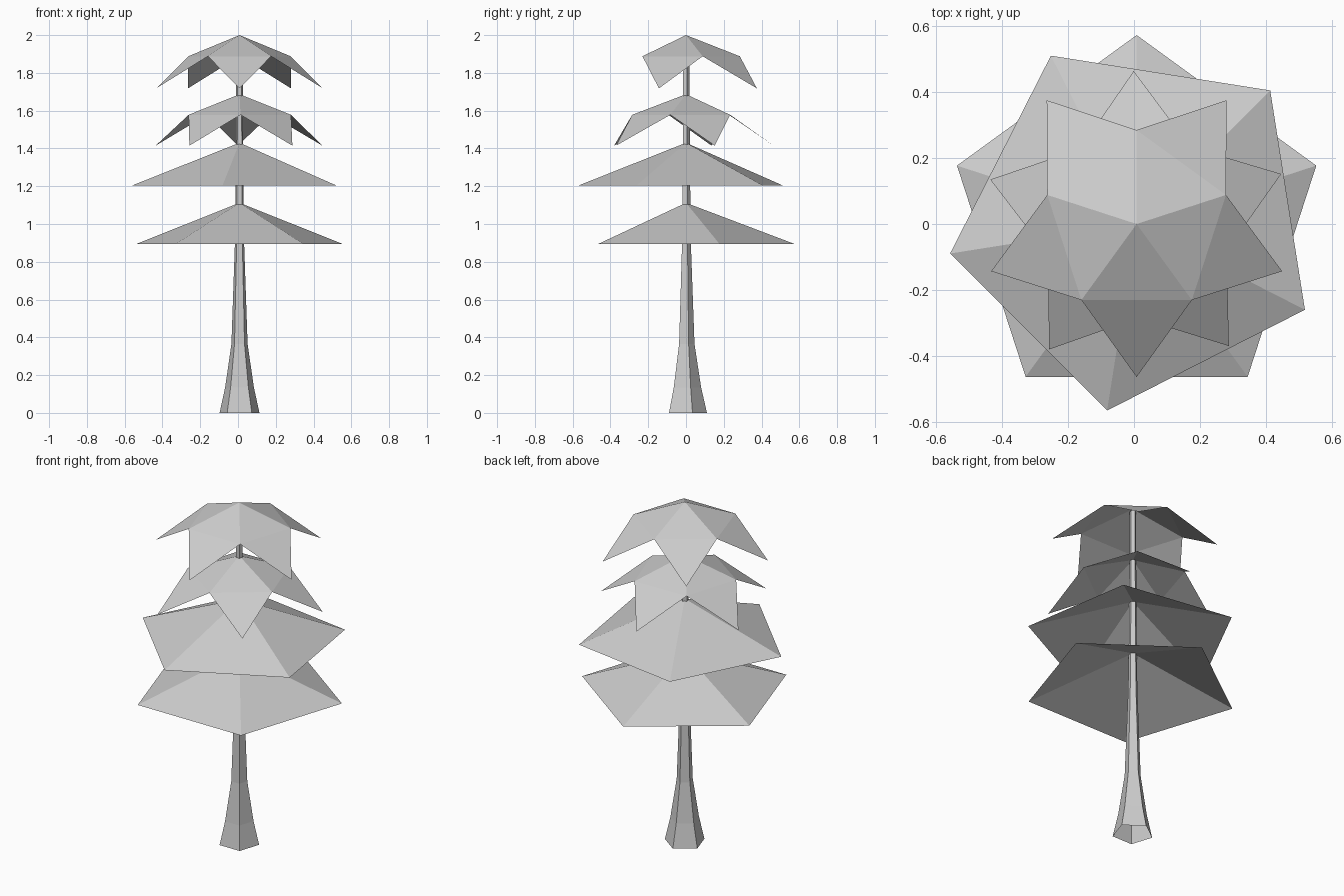
import bpy, bmesh
from math import cos, sin, radians

if "Cube" in bpy.data.objects:
    bpy.data.objects.remove(bpy.data.objects["Cube"])

CX = 0.008   # trunk axis sits slightly right of the bounding-box centre
N = 5


def ring(bm, r, z, start):
    return [bm.verts.new((CX + r * cos(radians(start + 360 / N * k)),
                          r * sin(radians(start + 360 / N * k)), z)) for k in range(N)]


def finish(bm, name):
    me = bpy.data.meshes.new(name)
    bm.to_mesh(me)
    bm.free()
    ob = bpy.data.objects.new(name, me)
    bpy.context.collection.objects.link(ob)
    return ob


def foliage(name, apex_z, rim_z, r, start, tips=None):
    """Open five-sided cone; tips = (radius, z) adds drooping leaf points."""
    bm = bmesh.new()
    apex = bm.verts.new((CX, 0, apex_z))
    rim = ring(bm, r, rim_z, start)
    points = ring(bm, tips[0], tips[1], start + 180 / N) if tips else None
    for k in range(N):
        a, b = rim[k], rim[(k + 1) % N]
        bm.faces.new((apex, a, b))
        if points:
            bm.faces.new((a, points[k], b))
    return finish(bm, name)


# Flared five-sided trunk, open at the base
bm = bmesh.new()
profile = [(0.111, 0), (0.08, 0.135), (0.045, 0.365), (0.026, 0.89),
           (0.021, 1.3), (0.018, 1.985)]
rings = [ring(bm, r, z, 90) for r, z in profile]
for lo, hi in zip(rings, rings[1:]):
    for k in range(N):
        j = (k + 1) % N
        bm.faces.new((lo[k], lo[j], hi[j], hi[k]))
finish(bm, "trunk")

# Two plain lower layers
foliage("lower_foliage", 1.112, 0.895, 0.573, 90)
foliage("middle_foliage", 1.43, 1.205, 0.573, 45)

# Two star-shaped upper layers with drooping points
foliage("upper_foliage", 1.687, 1.578, 0.285, 55.1, (0.464, 1.415))
foliage("top_foliage", 2.0, 1.888, 0.285, 90, (0.464, 1.718))
